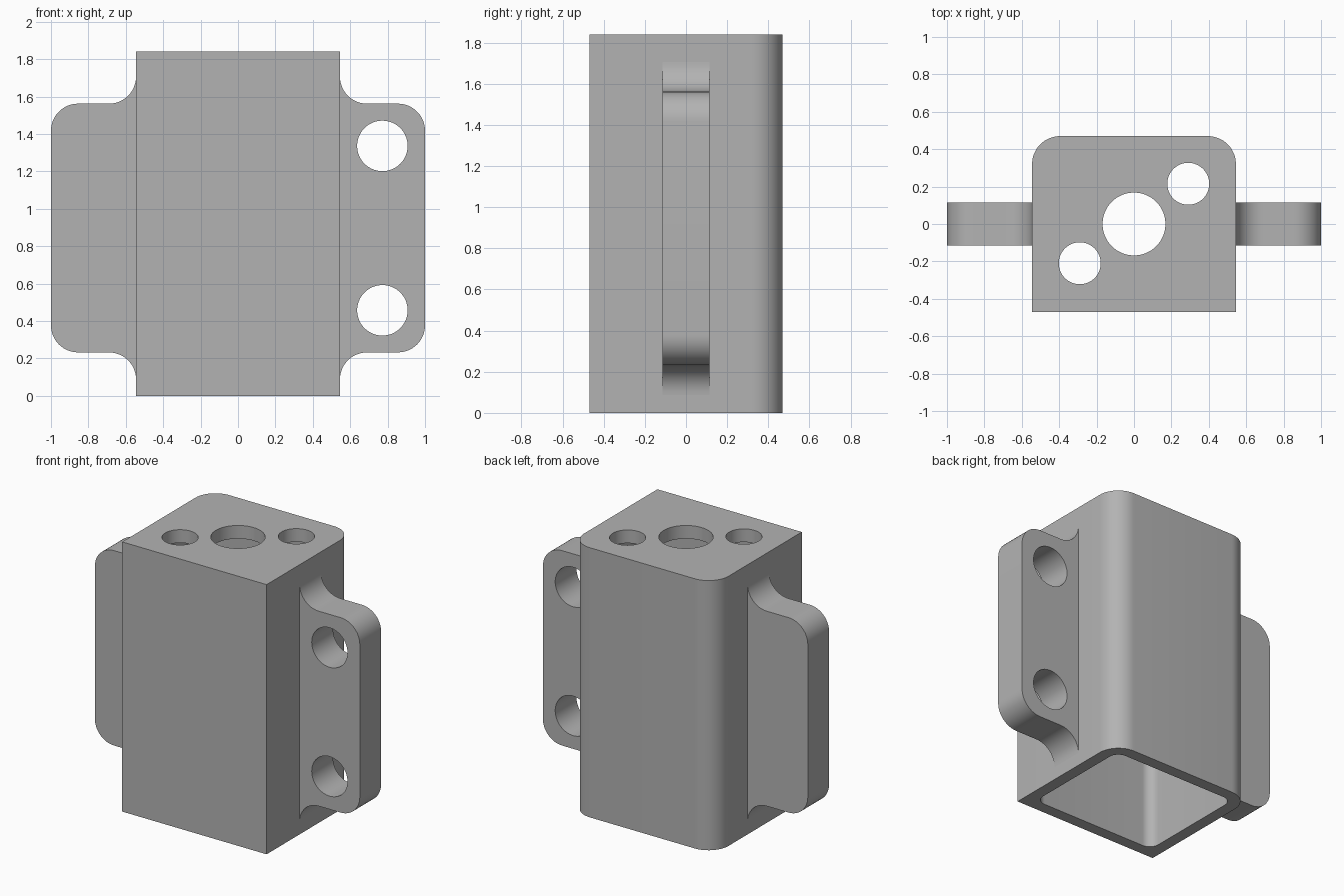
import bpy, bmesh
from math import sin, cos, pi, radians
from mathutils import Matrix, Vector

if "Cube" in bpy.data.objects:
    bpy.data.objects.remove(bpy.data.objects["Cube"], do_unlink=True)

grey = bpy.data.materials.new("plain grey")
grey.use_nodes = True
grey.diffuse_color = (0.45, 0.45, 0.45, 1)
grey.node_tree.nodes["Principled BSDF"].inputs["Base Color"].default_value = grey.diffuse_color

UPRIGHT = Matrix.Rotation(radians(90), 4, "X")   # turns a profile to the x-z plane


def arc(cx, cy, r, start, end, steps=12):
    """Points of an arc, angles in quarter turns."""
    angles = [(start + (end - start) * i / steps) * pi / 2 for i in range(steps + 1)]
    return [(cx + r * cos(a), cy + r * sin(a)) for a in angles]


def circle(cx, cy, r):
    return arc(cx, cy, r, 0, 4, 64)[:-1]


def prism(name, profile, low, high, turn=Matrix()):
    """Extrude a closed profile between two heights."""
    bm = bmesh.new()
    face = bm.faces.new([bm.verts.new((x, y, low)) for x, y in profile])
    top = bmesh.ops.extrude_face_region(bm, geom=[face])["geom"]
    moved = [v for v in top if isinstance(v, bmesh.types.BMVert)]
    bmesh.ops.translate(bm, verts=moved, vec=Vector((0, 0, high - low)))
    bmesh.ops.recalc_face_normals(bm, faces=bm.faces)
    bm.transform(turn)
    mesh = bpy.data.meshes.new(name)
    bm.to_mesh(mesh)
    bm.free()
    mesh.materials.append(grey)
    obj = bpy.data.objects.new(name, mesh)
    bpy.context.collection.objects.link(obj)
    return obj


def activate(obj):
    bpy.ops.object.select_all(action="DESELECT")
    obj.select_set(True)
    bpy.context.view_layer.objects.active = obj


def cut(obj, cutter):
    activate(obj)
    mod = obj.modifiers.new("cut", "BOOLEAN")
    mod.operation, mod.solver, mod.object = "DIFFERENCE", "EXACT", cutter
    bpy.ops.object.modifier_apply(modifier=mod.name)
    bpy.data.objects.remove(cutter, do_unlink=True)


def smooth(obj):
    activate(obj)
    bpy.ops.object.shade_smooth_by_angle(angle=radians(30))


# Housing: box with two rounded back corners, hollow and open below
W, D, H, WALL, R = 0.545, 0.47, 1.84, 0.08, 0.15
outline = [(-W, -D), (W, -D)] + arc(W - R, D - R, R, 0, 1) + arc(R - W, D - R, R, 1, 2)
housing = prism("housing", outline, 0, H)

r = R - WALL
cx, cy = W - R, D - R
inner = (arc(cx, cy, r, 0, 1) + arc(-cx, cy, r, 1, 2)
         + arc(-cx, -cy, r, 2, 3) + arc(cx, -cy, r, 3, 4))
cut(housing, prism("cavity_cutter", inner, -0.2, H - 0.09))

# Holes through the top plate
for x, y, radius in ((0, 0, 0.168), (0.29, 0.215, 0.112), (-0.29, -0.21, 0.112)):
    cut(housing, prism("hole_cutter", circle(x, y, radius), H - 0.4, H + 0.2))
smooth(housing)

# Side mounting flange: rounded outer corners, concave fillets at the wall
LOW, HIGH, F, T = 0.232, 1.562, 0.145, 0.115
root = W - 0.03
flange_profile = ([(root, LOW - F)] + arc(W + F, LOW - F, F, 2, 1)
                  + arc(1 - F, LOW + F, F, -1, 0) + arc(1 - F, HIGH - F, F, 0, 1)
                  + arc(W + F, HIGH + F, F, 3, 2) + [(root, HIGH + F)])
for side, sign in (("left", 1), ("right", -1)):
    place = Matrix.Scale(sign, 4, Vector((1, 0, 0))) @ UPRIGHT
    flange = prism(side + "_flange", flange_profile, -T, T, place)
    for z in (0.457, 1.336):
        cut(flange, prism("bolt_cutter", circle(0.772, z, 0.135), -0.3, 0.3, place))
    if sign < 0:
        activate(flange)
        bm = bmesh.new()
        bm.from_mesh(flange.data)
        bmesh.ops.recalc_face_normals(bm, faces=bm.faces)
        bm.to_mesh(flange.data)
        bm.free()
    smooth(flange)
